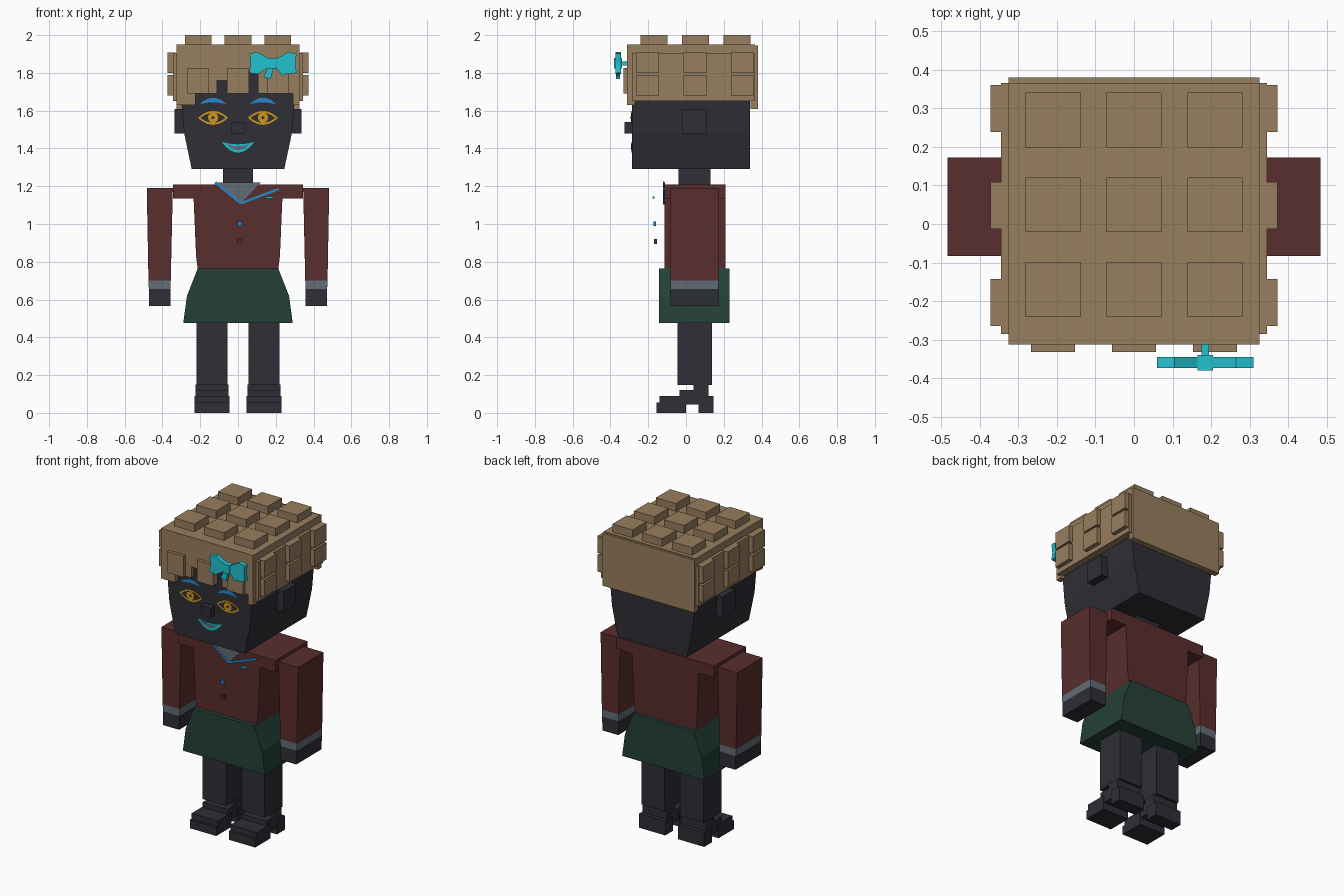
import bpy, bmesh, math

cube = bpy.data.objects.get("Cube")
if cube:
    bpy.data.objects.remove(cube, do_unlink=True)


def material(name, rgb):
    lin = [(c / 255 / 12.92) if c < 11 else ((c / 255 + 0.055) / 1.055) ** 2.4 for c in rgb]
    m = bpy.data.materials.new(name)
    m.use_nodes = True
    m.diffuse_color = (*lin, 1)
    m.node_tree.nodes["Principled BSDF"].inputs["Base Color"].default_value = (*lin, 1)
    return m


SKIN = material("charcoal", (46, 46, 54))
HAIR = material("tan_brown", (151, 126, 94))
RED = material("maroon", (90, 46, 46))
GREEN = material("dark_green", (36, 64, 55))
GREY = material("slate_grey", (98, 108, 118))
TEAL = material("turquoise", (34, 194, 208))
BLUE = material("blue", (40, 135, 205))
GOLD = material("gold", (208, 150, 30))


def prism(name, pts, y0, y1, mat):
    """Extrude an outline in the x-z plane from y0 to y1."""
    bm = bmesh.new()
    face = bm.faces.new([bm.verts.new((x, y0, z)) for x, z in pts])
    ext = bmesh.ops.extrude_face_region(bm, geom=[face])
    moved = [v for v in ext["geom"] if isinstance(v, bmesh.types.BMVert)]
    bmesh.ops.translate(bm, verts=moved, vec=(0, y1 - y0, 0))
    bmesh.ops.recalc_face_normals(bm, faces=bm.faces)
    me = bpy.data.meshes.new(name)
    bm.to_mesh(me)
    bm.free()
    me.materials.append(mat)
    ob = bpy.data.objects.new(name, me)
    bpy.context.collection.objects.link(ob)
    return ob


def box(name, x, y, z, mat):
    return prism(name, [(x[0], z[0]), (x[1], z[0]), (x[1], z[1]), (x[0], z[1])], *y, mat)


def mirrored(half):
    """Close a right-hand outline with its mirror image."""
    return half + [(-x, z) for x, z in reversed(half)]


def flip(s, pts):
    return [(s * x, z) for x, z in pts]


def crescent(cx, cz, w, top, bottom, n=10):
    """Outline between two arches of different heights sharing their ends."""
    ts = [-1 + 2 * i / n for i in range(n + 1)]
    upper = [(cx + w * t, cz + top * (1 - t * t)) for t in ts]
    lower = [(cx + w * t, cz + bottom * (1 - t * t)) for t in ts[1:-1]]
    return upper + lower[::-1]


def disc(cx, cz, r, n=16):
    return [(cx + r * math.cos(2 * math.pi * i / n), cz + r * math.sin(2 * math.pi * i / n)) for i in range(n)]


def stroke(name, a, b, width, y0, y1, mat):
    dx, dz = b[0] - a[0], b[1] - a[1]
    k = width / 2 / math.hypot(dx, dz)
    nx, nz = -dz * k, dx * k
    prism(name, [(a[0] + nx, a[1] + nz), (b[0] + nx, b[1] + nz),
                 (b[0] - nx, b[1] - nz), (a[0] - nx, a[1] - nz)], y0, y1, mat)


# Head, nose and neck
prism("head", mirrored([(.245, 1.29), (.285, 1.48), (.3, 1.65), (.3, 1.9)]), -.285, .34, SKIN)
box("nose", (-.035, .035), (-.325, -.28), (1.48, 1.54), SKIN)
box("neck", (-.08, .08), (-.04, .13), (1.18, 1.3), SKIN)

# Hair cap, fringe and back panel
box("hair_cap", (-.325, .325), (-.28, .365), (1.65, 1.95), HAIR)
box("hair_back", (-.325, .325), (.342, .38), (1.61, 1.945), HAIR)
fringe = [(-.325, 1.95), (-.325, 1.63), (-.225, 1.63), (-.225, 1.69), (-.11, 1.69), (-.11, 1.76),
          (-.06, 1.76), (-.06, 1.69), (.055, 1.69), (.055, 1.81), (.105, 1.81), (.105, 1.69),
          (.29, 1.69), (.29, 1.63), (.325, 1.63), (.325, 1.95)]
prism("hair_fringe", fringe, -.312, -.27, HAIR)
# Clear the cap behind the fringe notches so the forehead shows
bpy.data.objects["hair_cap"].location.y = .001

# Raised hair blocks on top, front and sides
for i in (-1, 0, 1):
    cx = i * .21
    box("fringe_block", (cx - .057, cx + .057), (-.332, -.3), (1.69, 1.825), HAIR)
    for j in (-1, 0, 1):
        cy = .05 + j * .22
        box("top_block", (cx - .071, cx + .071), (cy - .071, cy + .071), (1.93, 2), HAIR)
    cy = .048 + i * .252
    for s in (-1, 1):
        for z in (1.68, 1.8):
            a, b = sorted((s * .33, s * .372))
            box("side_block", (a, b), (cy - .061, cy + .061), (z, z + .108), HAIR)

for s, side in ((1, "left"), (-1, "right")):
    a, b = sorted((s * .3, s * .345))
    box(side + "_hair_panel", (a, b), (-.285, .365), (1.65, 1.905), HAIR)
    a, b = sorted((s * .27, s * .335))
    box(side + "_ear", (a, b), (-.02, .108), (1.48, 1.61), SKIN)

    # Eye: gold almond, dark centre, gold iris, dark pupil
    ex = s * .132
    prism(side + "_eye_rim", crescent(ex, 1.562, .08, .037, -.037), -.288, -.284, GOLD)
    prism(side + "_eye_inner", crescent(ex, 1.562, .066, .026, -.026), -.29, -.284, SKIN)
    prism(side + "_iris", disc(ex, 1.563, .027), -.292, -.284, GOLD)
    prism(side + "_pupil", disc(ex, 1.563, .008), -.293, -.284, SKIN)
    prism(side + "_eyebrow", crescent(ex, 1.632, .073, .036, .012), -.29, -.284, BLUE)

    # Arm, cuff and hand
    prism(side + "_sleeve", flip(s, [(.345, 1.19), (.483, 1.19), (.474, .7), (.356, .7)]), -.083, .172, RED)
    prism(side + "_cuff", flip(s, [(.356, .7), (.474, .7), (.472, .655), (.357, .655)]), -.083, .172, GREY)
    prism(side + "_hand", flip(s, [(.357, .655), (.472, .655), (.47, .567), (.358, .567)]), -.083, .172, SKIN)

    # Leg and stepped shoe
    def leg_box(name, x, y, z):
        box(side + name, tuple(sorted((s * x[0], s * x[1]))), y, z, SKIN)
    leg_box("_leg", (.055, .22), (-.045, .137), (.148, .5))
    leg_box("_ankle", (.05, .225), (.04, .12), (.1, .15))
    leg_box("_instep", (.05, .225), (-.035, .12), (.085, .122))
    leg_box("_arch", (.05, .225), (0, .1), (.045, .1))
    leg_box("_toe", (.045, .23), (-.14, 0), (.0, .09))
    leg_box("_toe_tip", (.045, .23), (-.155, -.13), (.0, .055))
    leg_box("_heel", (.045, .23), (.065, .145), (.0, .09))

# Smile
prism("lips", crescent(0, 1.435, .087, -.013, -.057), -.288, -.284, TEAL)
prism("teeth", crescent(0, 1.425, .062, -.013, -.033), -.29, -.284, GREY)

# Jacket with shoulders, and skirt
prism("jacket", mirrored([(.212, .75), (.222, .83), (.235, 1.135), (.345, 1.135), (.345, 1.21)]), -.115, .208, RED)
prism("skirt", mirrored([(.29, .475), (.27, .62), (.213, .765)]), -.142, .23, GREEN)

# Shirt, lapel trim, pin and buttons
prism("shirt_front", [(-.12, 1.22), (.12, 1.22), (.015, 1.11)], -.12, -.112, GREY)
stroke("right_lapel_trim", (-.12, 1.22), (.015, 1.11), .013, -.122, -.113, BLUE)
stroke("left_lapel_trim", (.015, 1.11), (.215, 1.185), .013, -.122, -.113, BLUE)
box("chest_pin", (.145, .185), (-.178, -.168), (1.134, 1.146), TEAL)
box("upper_button", (-.002, .022), (-.172, -.16), (.99, 1.012), BLUE)
box("lower_button", (-.002, .022), (-.17, -.153), (.895, .92), RED)

# Hair bow
BX, BZ = .185, 1.85
wing = [(.02, .025), (.08, .06), (.125, .052), (.118, 0), (.125, -.05), (.08, -.057), (.02, -.02)]
for s, side in ((1, "left"), (-1, "right")):
    prism(side + "_bow_wing", [(BX + s * x, BZ + z) for x, z in wing], -.374, -.345, TEAL)
prism("right_bow_tail", [(BX - .015, BZ), (BX + .01, BZ), (BX - .012, BZ - .083), (BX - .05, BZ - .07)],
      -.37, -.35, TEAL)
prism("left_bow_tail", [(BX - .005, BZ), (BX + .02, BZ), (BX + .08, BZ - .045), (BX + .053, BZ - .068)],
      -.37, -.35, TEAL)
box("bow_knot", (BX - .02, BX + .02), (-.38, -.34), (BZ - .028, BZ + .028), TEAL)
box("bow_pin", (BX - .01, BX + .01), (-.345, -.3), (BZ - .01, BZ + .01), TEAL)
